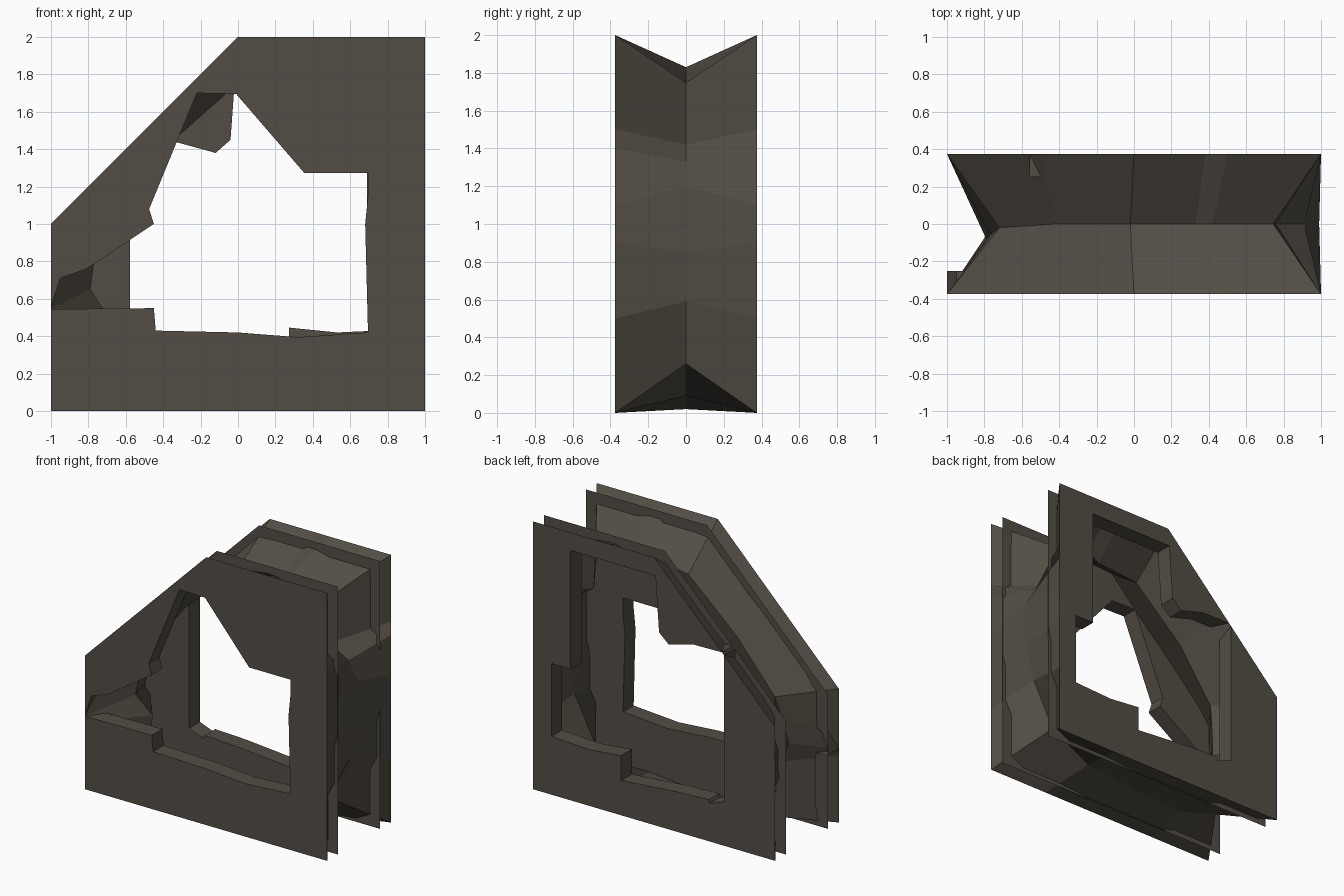
import bpy
import bmesh

if "Cube" in bpy.data.objects:
    bpy.data.objects.remove(bpy.data.objects["Cube"])

# Single dark plaster / stone colour
stone = bpy.data.materials.new("dark_brown_stone")
stone.diffuse_color = (0.086, 0.075, 0.059, 1)
stone.use_nodes = True
stone.node_tree.nodes["Principled BSDF"].inputs["Base Color"].default_value = stone.diffuse_color


def finish(name, bm):
    bmesh.ops.remove_doubles(bm, verts=bm.verts, dist=0.0005)
    bmesh.ops.recalc_face_normals(bm, faces=bm.faces)
    mesh = bpy.data.meshes.new(name)
    bm.to_mesh(mesh)
    bm.free()
    mesh.materials.append(stone)
    ob = bpy.data.objects.new(name, mesh)
    bpy.context.collection.objects.link(ob)
    return ob


def plaster_layer(name, outline, breach, y0, y1):
    """Two thin sheets joined by the broken rim of the breach (outer perimeter stays open)."""
    bm = bmesh.new()
    loop = outline + breach[1:-1]
    sheets = [[bm.verts.new((x, y, z)) for x, z in loop] for y in (y0, y1)]
    faces = [bm.faces.new(s) for s in sheets]
    n, start = len(loop), len(outline) - 1
    for i in range(start, n):
        j = (i + 1) % n
        bm.faces.new((sheets[0][i], sheets[0][j], sheets[1][j], sheets[1][i]))
    bm.normal_update()
    bmesh.ops.triangulate(bm, faces=faces, ngon_method='EAR_CLIP')
    return finish(name, bm)


# Front layer: breach opens on the left edge
front_outline = [(-1, .545), (-1, 0), (1, 0), (1, 2), (0, 2), (-1, 1), (-1, .555)]
front_breach = [(-1, .555), (-.95, .71), (-.81, .76), (-.45, 1.0), (-.475, 1.08),
                (-.22, 1.70), (-.01, 1.695), (.355, 1.272), (.695, 1.272), (.695, 1.15),
                (.68, 1.0), (.695, .42), (.32, .395), (0, .42), (-.44, .43), (-.45, .55),
                (-1, .545)]
plaster_layer("front_wall_layer", front_outline, front_breach, -.375, -.25)

# Back layer: breach just cuts the sloping edge
back_outline = [(-.578, 1.422), (-1, 1), (-1, 0), (1, 0), (1, 2), (0, 2), (-.56, 1.44)]
back_breach = [(-.56, 1.44), (-.32, 1.435), (-.12, 1.38), (-.04, 1.45), (-.01, 1.865),
               (.69, 1.865), (.69, .98), (.85, .98), (.85, .435), (.53, .42), (.273, .446),
               (.273, .26), (-.2, .30), (-.45, .31), (-.46, .285), (-.578, .33),
               (-.578, 1.422)]
plaster_layer("back_wall_layer", back_outline, back_breach, .375, .25)

# V-shaped groove around the perimeter: outer point (x, z), ridge point (x, y, z)
groove = [((1, 2), (.745, 0, 1.75)), ((1, 1.5), (.76, 0, 1.42)), ((1, 1.4), (.91, 0, 1.33)),
          ((1, 1.1), (.99, 0, 1.2)), ((1, .9), (.99, 0, .85)),
          ((1, .5), (.92, 0, .59)), ((1, 0), (.75, 0, .26)), ((.5, 0), (.42, 0, .09)),
          ((-.5, 0), (-.42, 0, .02)), ((-1, 0), (-.75, 0, .12)),
          ((-1, .5), (-.69, -.02, .5)), ((-1, .55), (-.79, -.08, .65)),
          ((-1, .75), (-.77, -.06, .79)), ((-1, 1), (-.72, -.02, 1.0)),
          ((-.5, 1.5), (-.42, 0, 1.38)), ((0, 2), (-.02, 0, 1.735)),
          ((.38, 2), (.33, 0, 1.765)), ((.5, 2), (.42, 0, 1.83))]
bm = bmesh.new()
for y in (-.375, .375):
    for k, (o1, r1) in enumerate(groove):
        o2, r2 = groove[(k + 1) % len(groove)]
        bm.faces.new([bm.verts.new(p) for p in
                      ((o1[0], y, o1[1]), r1, r2, (o2[0], y, o2[1]))])
finish("perimeter_groove", bm)
